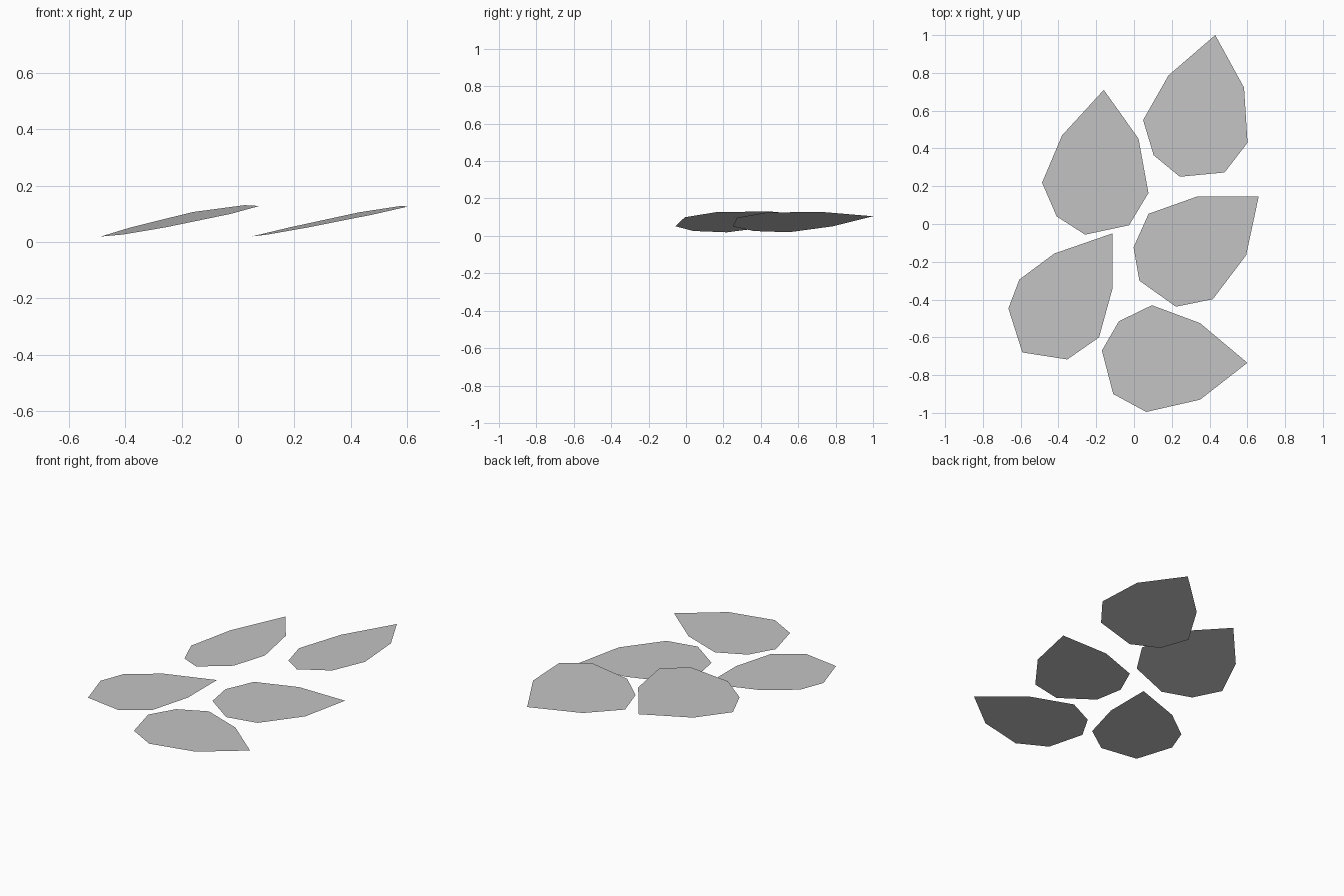
import bpy
from math import cos, sin, radians

# Remove the default cube
cube = bpy.data.objects.get("Cube")
if cube:
    bpy.data.objects.remove(cube, do_unlink=True)

# Single plain grey for every petal
grey = bpy.data.materials.new("plain_grey")
grey.use_nodes = True
colour = (0.55, 0.55, 0.55, 1.0)
grey.diffuse_color = colour
grey.node_tree.nodes["Principled BSDF"].inputs["Base Color"].default_value = colour

# Petal outlines, counter-clockwise, with the tip at the origin pointing along +x
BROAD = [(0, 0), (-0.25, 0.21), (-0.505, 0.305), (-0.68, 0.22),
         (-0.77, 0.065), (-0.71, -0.165), (-0.535, -0.26), (-0.25, -0.195)]
# Skewed petal, outlined in its final direction
SKEWED = [(0, 0), (-0.306, -0.106), (-0.492, -0.244), (-0.55, -0.397),
          (-0.476, -0.63), (-0.238, -0.667), (-0.07, -0.55), (0.0, -0.296)]


def make_petal(name, outline, tip, heading=0.0, slope=(0.0, 0.0)):
    """Flat one-sided petal; slope is the rise of its plane along x and y."""
    c, s = cos(radians(heading)), sin(radians(heading))
    verts = []
    for u, v in outline:
        dx, dy = u * c - v * s, u * s + v * c
        rise = dx * slope[0] + dy * slope[1]
        verts.append((tip[0] + dx, tip[1] + dy, tip[2] + rise))
    mesh = bpy.data.meshes.new(name)
    mesh.from_pydata(verts, [], [tuple(range(len(verts)))])
    mesh.update()
    mesh.materials.append(grey)
    petal = bpy.data.objects.new(name, mesh)
    bpy.context.collection.objects.link(petal)
    return petal


# Two tilted petals at the back
make_petal("back_left_petal", BROAD, (0.43, 1.0, 0.105), 80.8, (0.196, 0.024))
make_petal("back_right_petal", BROAD, (-0.16, 0.71, 0.106), 87.5, (0.197, 0.046))

# Three petals lying flat
make_petal("middle_left_petal", BROAD, (0.66, 0.145, 0.0), 40)
make_petal("front_left_petal", BROAD, (0.60, -0.735, 0.0))
make_petal("front_right_petal", SKEWED, (-0.115, -0.05, 0.0))
